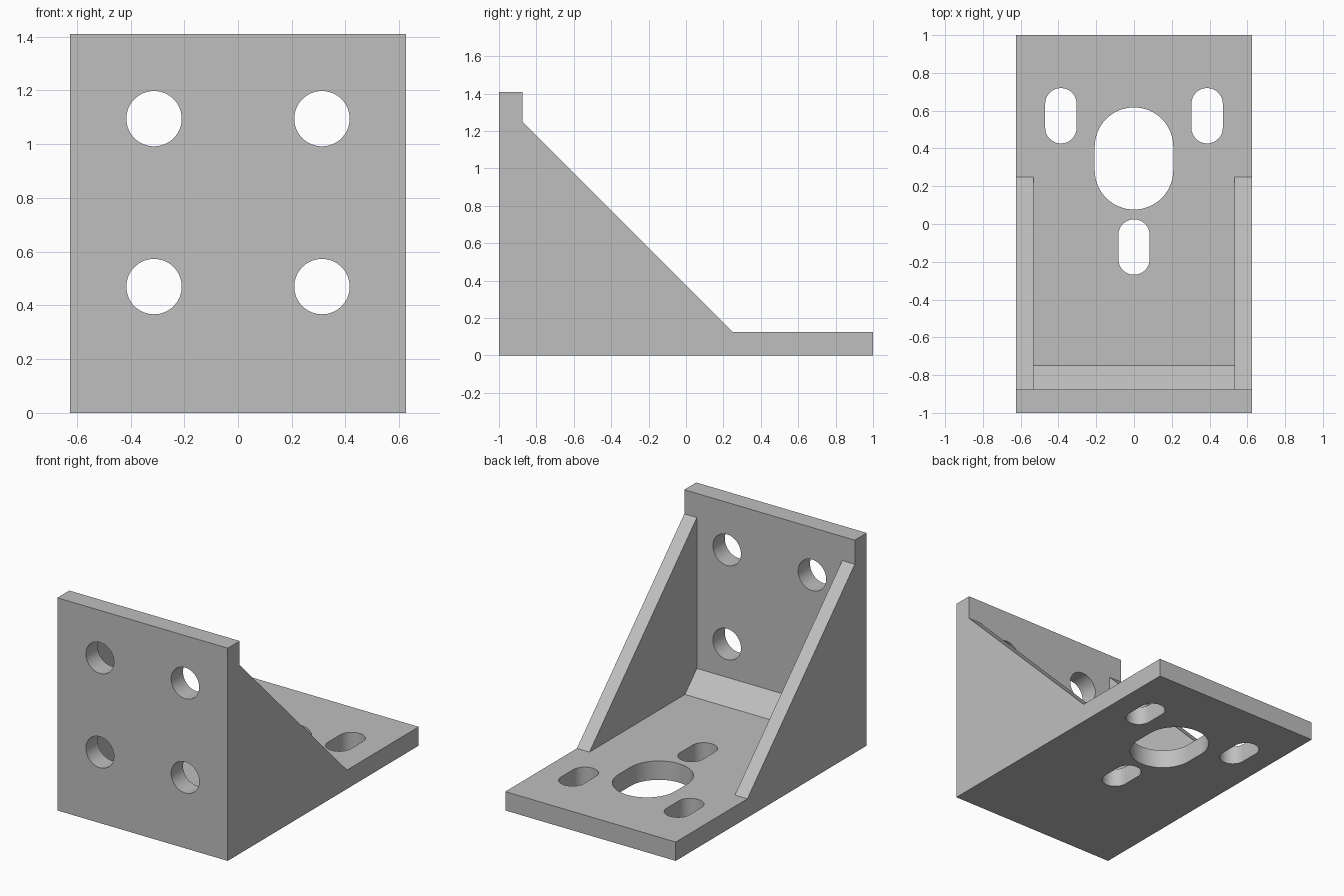
import bpy
import bmesh
import math
from mathutils import Vector

cube = bpy.data.objects.get("Cube")
if cube:
    bpy.data.objects.remove(cube, do_unlink=True)

HALF_WIDTH = 0.625
HEIGHT = 1.41
PLATE = 0.125
GUSSET_INNER = 0.533
GUSSET_TOP = 1.25
GUSSET_END = 0.25
BACK = PLATE - 1      # inner face of the upright plate

grey = bpy.data.materials.new("plain grey")
grey.use_nodes = True
colour = (0.52, 0.52, 0.52, 1)
grey.diffuse_color = colour
grey.node_tree.nodes["Principled BSDF"].inputs["Base Color"].default_value = colour


def add_prism(bm, points, offset):
    """Extrude a closed outline along an offset."""
    face = bm.faces.new([bm.verts.new(p) for p in points])
    result = bmesh.ops.extrude_face_region(bm, geom=[face], use_keep_orig=True)
    moved = [v for v in result["geom"] if isinstance(v, bmesh.types.BMVert)]
    bmesh.ops.translate(bm, verts=moved, vec=Vector(offset))


def side_prism(bm, profile, half):
    """Extrude a side profile across the width."""
    add_prism(bm, [(-half, y, z) for y, z in profile], (2 * half, 0, 0))


def slot_outline(radius, straight, steps=32):
    """Outline of a round-ended slot; no straight part gives a circle."""
    points = []
    for end in (0, 1):
        shift = straight / 2 * (1 - 2 * end)
        last = steps if straight == 0 else steps + 1
        for i in range(last):
            a = math.pi * (end + i / steps)
            points.append((radius * math.cos(a), shift + radius * math.sin(a)))
    return points


def make_object(name, bm):
    bmesh.ops.recalc_face_normals(bm, faces=bm.faces)
    mesh = bpy.data.meshes.new(name)
    bm.to_mesh(mesh)
    bm.free()
    mesh.materials.append(grey)
    obj = bpy.data.objects.new(name, mesh)
    bpy.context.collection.objects.link(obj)
    return obj


def cut(target, cutter):
    cutter.hide_render = True
    mod = target.modifiers.new("cut", "BOOLEAN")
    mod.operation = "DIFFERENCE"
    mod.solver = "EXACT"
    mod.object = cutter
    bpy.context.view_layer.objects.active = target
    bpy.ops.object.modifier_apply(modifier=mod.name)
    bpy.data.objects.remove(cutter, do_unlink=True)


# Solid bracket silhouette
bm = bmesh.new()
side_prism(bm, [(-1, 0), (1, 0), (1, PLATE), (GUSSET_END, PLATE),
                (BACK, GUSSET_TOP), (BACK, HEIGHT), (-1, HEIGHT)], HALF_WIDTH)
bracket = make_object("angle_bracket", bm)

# Pocket between the gussets, leaving a sloped fillet in the corner
bm = bmesh.new()
side_prism(bm, [(BACK + PLATE, PLATE), (GUSSET_END, PLATE),
                (GUSSET_END, GUSSET_TOP), (BACK, GUSSET_TOP),
                (BACK, 2 * PLATE)], GUSSET_INNER)
cut(bracket, make_object("pocket_cutter", bm))

# Slots in the base: x, y, radius, straight length
bm = bmesh.new()
for cx, cy, radius, straight in [(-0.387, 0.573, 0.083, 0.127),
                                 (0.387, 0.573, 0.083, 0.127),
                                 (0, -0.122, 0.083, 0.127),
                                 (0, 0.347, 0.208, 0.125)]:
    outline = slot_outline(radius, straight)
    add_prism(bm, [(cx + u, cy + v, -0.05) for u, v in outline], (0, 0, 0.25))
cut(bracket, make_object("slot_cutter", bm))

# Round bolt holes in the upright plate
bm = bmesh.new()
for cx in (-0.3125, 0.3125):
    for cz in (0.47, 1.095):
        outline = slot_outline(0.103, 0)
        add_prism(bm, [(cx + u, -1.05, cz + v) for u, v in outline], (0, 0.25, 0))
cut(bracket, make_object("bolt_hole_cutter", bm))

# Smooth hole walls, crisp edges
bpy.ops.object.select_all(action="DESELECT")
bracket.select_set(True)
bpy.context.view_layer.objects.active = bracket
bpy.ops.object.shade_smooth_by_angle(angle=math.radians(30))
